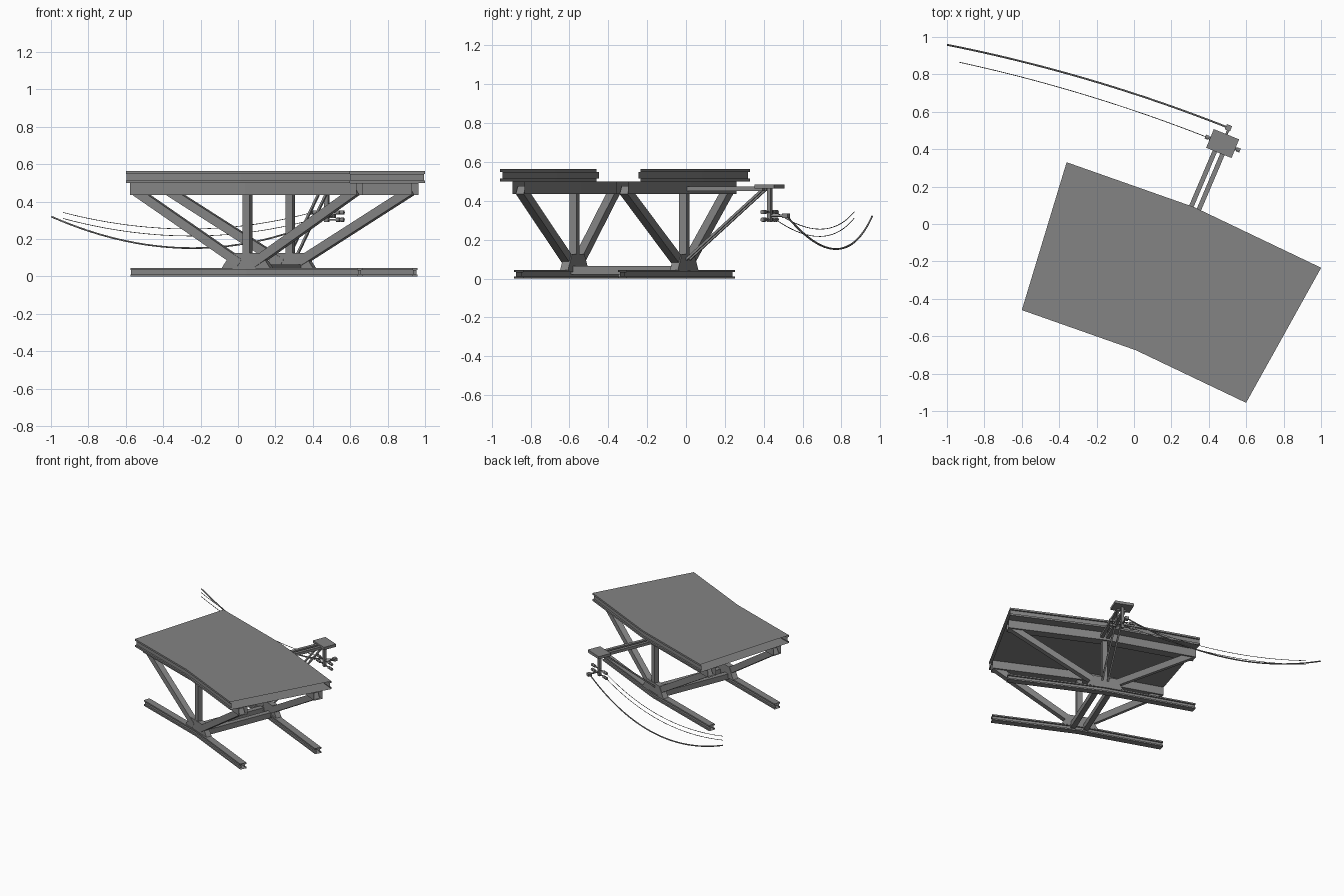
import bpy, bmesh, math
from mathutils import Vector, Matrix

cube = bpy.data.objects.get("Cube")
if cube:
    bpy.data.objects.remove(cube, do_unlink=True)

steel = bpy.data.materials.new("steel_grey")
steel.use_nodes = True
GREY = (0.23, 0.23, 0.23, 1)
steel.diffuse_color = GREY
steel.node_tree.nodes["Principled BSDF"].inputs["Base Color"].default_value = GREY

# Bend line stations: centre and cross direction at the left end, middle, right end
STATIONS = [(Vector((-0.48, -0.065, 0)), Vector((0.29, 0.957, 0))),
            (Vector((0.165, -0.292, 0)), Vector((0.376, 0.927, 0))),
            (Vector((0.80, -0.595, 0)), Vector((0.486, 0.874, 0)))]
UP = Vector((0, 0, 1))


def at(s, offset, z):
    """Point along the bent span (s from -1 to 1), sideways offset, height."""
    rows = [c + d * offset for c, d in STATIONS]
    end = rows[0] if s < 0 else rows[2]
    return rows[1].lerp(end, abs(s)) + UP * z


def mid(u, v, z):
    """Point in the frame of the middle station."""
    c, d = STATIONS[1]
    return c + Vector((d.y, -d.x, 0)) * u + d * v + UP * z


def add(name, bm):
    bmesh.ops.recalc_face_normals(bm, faces=bm.faces)
    mesh = bpy.data.meshes.new(name)
    bm.to_mesh(mesh)
    bm.free()
    mesh.materials.append(steel)
    ob = bpy.data.objects.new(name, mesh)
    bpy.context.collection.objects.link(ob)
    return ob


def sweep(name, profile):
    """Open-ended section of (offset, z) points carried along the span."""
    bm = bmesh.new()
    rings = [[bm.verts.new(at(s, o, z)) for o, z in profile] for s in (-1, 0, 1)]
    n = len(profile)
    for a, b in zip(rings, rings[1:]):
        for i in range(n):
            j = (i + 1) % n
            bm.faces.new((a[i], a[j], b[j], b[i]))
    return add(name, bm)


def i_section(centre, half, inset, z0, z1, flange):
    right = [(half, z0), (half, z0 + flange), (half - inset, z0 + flange),
             (half - inset, z1 - flange), (half, z1 - flange), (half, z1)]
    return [(centre + o, z) for o, z in right] + [(centre - o, z) for o, z in reversed(right)]


def frame(a, b):
    """Matrix with local z running from a to b."""
    z = (b - a).normalized()
    x = z.cross(UP)
    x = x.normalized() if x.length > 0.01 else STATIONS[1][1].copy()
    y = z.cross(x)
    m = Matrix((x, y, z)).transposed().to_4x4()
    m.translation = (a + b) / 2
    return m


def bar(name, a, b, width, height):
    bm = bmesh.new()
    bmesh.ops.create_cube(bm, size=1)
    scale = Matrix.Diagonal((width, height, (b - a).length, 1))
    bm.transform(frame(a, b) @ scale)
    return add(name, bm)


def rod(name, a, b, radius):
    bm = bmesh.new()
    bmesh.ops.create_cone(bm, cap_ends=True, segments=16, radius1=radius,
                          radius2=radius, depth=(b - a).length)
    bm.transform(frame(a, b))
    ob = add(name, bm)
    bpy.ops.object.select_all(action='DESELECT')
    ob.select_set(True)
    bpy.context.view_layer.objects.active = ob
    bpy.ops.object.shade_smooth_by_angle()


def gusset(name, v):
    """Trapezoid block at the foot of each frame."""
    bm = bmesh.new()
    outline = [(-0.143, 0.04), (0.143, 0.04), (0.085, 0.125), (-0.085, 0.125)]
    rings = [[bm.verts.new(mid(u, v + w, z)) for u, z in outline] for w in (-0.022, 0.022)]
    bm.faces.new(rings[0])
    bm.faces.new(rings[1])
    for i in range(4):
        j = (i + 1) % 4
        bm.faces.new((rings[0][i], rings[0][j], rings[1][j], rings[1][i]))
    add(name, bm)


def cable(name, a, b, sag, bow, radius):
    curve = bpy.data.curves.new(name, 'CURVE')
    curve.dimensions = '3D'
    curve.bevel_depth = radius
    curve.bevel_resolution = 1
    spline = curve.splines.new('POLY')
    steps = 24
    spline.points.add(steps)
    side = Vector((b.y - a.y, a.x - b.x, 0)).normalized()
    for i, p in enumerate(spline.points):
        t = i / steps
        k = 4 * t * (1 - t)
        p.co = (*(a.lerp(b, t) + side * bow * k - UP * sag * k), 1)
    curve.materials.append(steel)
    ob = bpy.data.objects.new(name, curve)
    bpy.context.collection.objects.link(ob)


# Deck with grooved edges
sweep("deck", i_section(0, 0.413, 0.012, 0.5, 0.563, 0.014))

# Two trestle frames
for label, side in (("front", -1), ("back", 1)):
    o = side * 0.305
    sweep(label + "_girder", [(o - 0.035, 0.435), (o + 0.035, 0.435),
                              (o + 0.035, 0.5), (o - 0.035, 0.5)])
    sweep(label + "_base_beam", i_section(o, 0.026, 0.012, 0, 0.045, 0.011))
    gusset(label + "_gusset", o)
    bar(label + "_post", at(0, o, 0.1), at(0, o, 0.45), 0.04, 0.04)
    for end, s in (("left", -1), ("right", 1)):
        bar(f"{label}_{end}_brace", at(s * 0.06, o, 0.07), at(s * 0.96, o, 0.455), 0.045, 0.048)

# Ties joining the two bases, and the side bracket arms and struts
for label, s in (("left", -1), ("right", 1)):
    bar(label + "_base_tie", mid(s * 0.05, -0.3, 0.043), mid(s * 0.05, 0.3, 0.043), 0.04, 0.044)
    bar(label + "_arm", mid(0.006 + s * 0.022, 0.3, 0.462),
        mid(0.014 + s * 0.022, 0.76, 0.462), 0.025, 0.022)
    bar(label + "_strut", mid(s * 0.022, 0.31, 0.085),
        mid(0.012 + s * 0.022, 0.75, 0.455), 0.012, 0.012)

# Bracket plate and hanging post
C, V = 0.015, 0.785
bar("bracket_plate", mid(C - 0.073, V, 0.473), mid(C + 0.073, V, 0.473), 0.108, 0.022)
bar("hanging_post", mid(C, V, 0.29), mid(C, V, 0.465), 0.022, 0.022)

# Insulators on two thin crossarms
for row, z in (("lower", 0.303), ("upper", 0.342)):
    rod(row + "_crossarm", mid(C - 0.09, V, z), mid(C + 0.09, V, z), 0.005)
    for label, s in (("left", -1), ("right", 1)):
        for k, u in enumerate((0.066, 0.09)):
            rod(f"{row}_{label}_insulator_{k + 1}", mid(C + s * (u - 0.01), V, z),
                mid(C + s * (u + 0.01), V, z), 0.011)

# Feeder clamp
rod("feeder_arm", mid(C, V, 0.323), mid(C, V + 0.09, 0.323), 0.006)
bar("feeder_clamp", mid(C - 0.018, V + 0.09, 0.323), mid(C + 0.012, V + 0.09, 0.323), 0.03, 0.022)

# Sagging cables
cable("feeder_cable", mid(C - 0.01, V + 0.09, 0.323), Vector((-0.998, 0.958, 0.32)),
      0.17, 0.035, 0.005)
cable("upper_cable", mid(C - 0.085, V, 0.342), Vector((-0.935, 0.865, 0.342)), 0.088, 0.028, 0.002)
cable("lower_cable", mid(C - 0.085, V, 0.303), Vector((-0.935, 0.865, 0.31)), 0.09, 0.028, 0.002)
